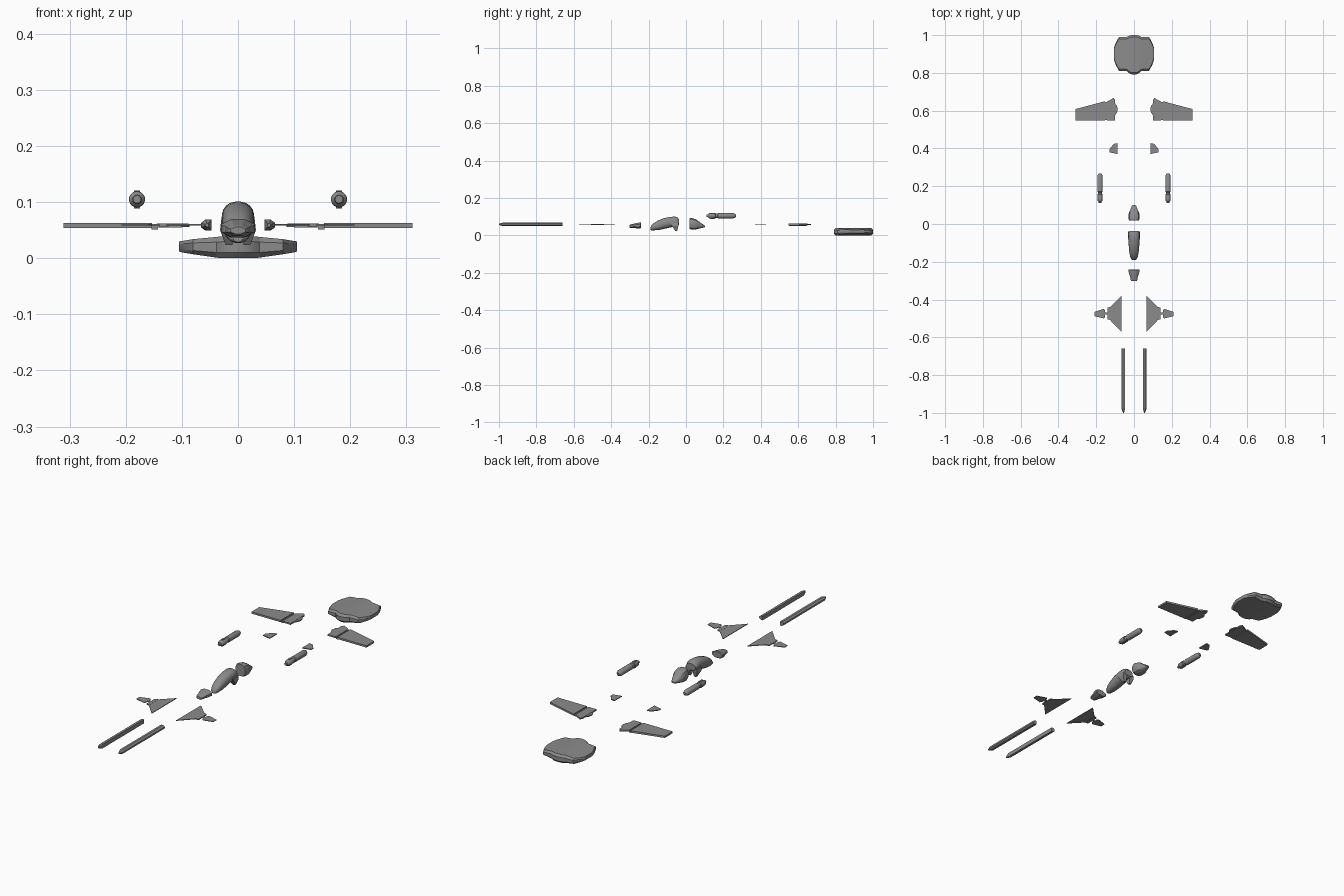
import bpy, bmesh
from math import cos, sin, pi, copysign

grey = bpy.data.materials.new("dark_grey")
grey.diffuse_color = (.26, .26, .26, 1)


def add_rings(bm, rings):
    # Skin a list of equal-length rings and cap both ends
    vs = [[bm.verts.new(p) for p in r] for r in rings]
    n = len(vs[0])
    for a, b in zip(vs, vs[1:]):
        for i in range(n):
            j = (i + 1) % n
            bm.faces.new((a[i], a[j], b[j], b[i]))
    bm.faces.new(vs[0])
    bm.faces.new(vs[-1])


def finish(name, bm, smooth=None):
    bmesh.ops.recalc_face_normals(bm, faces=bm.faces)
    me = bpy.data.meshes.new(name)
    bm.to_mesh(me)
    bm.free()
    me.materials.append(grey)
    ob = bpy.data.objects.new(name, me)
    bpy.context.collection.objects.link(ob)
    if smooth:
        bpy.ops.object.select_all(action='DESELECT')
        ob.select_set(True)
        bpy.context.view_layer.objects.active = ob
        bpy.ops.object.shade_smooth_by_angle(angle=smooth)
    return ob


def oval(y, w, z0, z1, n, e=1.0, x=0.0):
    # Superellipse section across y
    out = []
    for i in range(n):
        a = 2 * pi * (i + 0.5) / n
        c, s = cos(a), sin(a)
        c, s = copysign(abs(c) ** e, c), copysign(abs(s) ** e, s)
        out.append((x + w * c, y, (z0 + z1) / 2 + (z1 - z0) / 2 * s))
    return out


def plates(name, outlines):
    # Flat panels, (points, z0, z1), built on both sides
    for side, tag in ((1, "right"), (-1, "left")):
        bm = bmesh.new()
        for pts, z0, z1 in outlines:
            add_rings(bm, [[(side * x, y, z) for x, y in pts] for z in (z0, z1)])
        finish(f"{name}_{tag}", bm)


# Rear shell: chamfered section lofted along x, rounded centre bulge
half = [(.105, .868, .937, .012, .030), (.098, .845, .957, .010, .031),
        (.080, .811, .989, .007, .034), (.038, .809, .990, .001, .038),
        (.030, .801, .995, 0, .039), (.018, .794, .999, 0, .040), (.006, .791, 1.0, 0, .040)]
rings = []
for x, y0, y1, z0, z1 in half + [(-a, *r) for a, *r in reversed(half)]:
    c, d = .010, (z1 - z0) * .25
    rings.append([(x, y0 + c, z0), (x, y1 - c, z0), (x, y1, z0 + d), (x, y1, z1 - d),
                  (x, y1 - c, z1), (x, y0 + c, z1), (x, y0, z1 - d), (x, y0, z0 + d)])
bm = bmesh.new()
add_rings(bm, rings)
finish("rear_shell", bm, .5)

# Main wings: outer panel, hinge rib, inner panel, round root knuckle
knuckle = [(.115 + .029 * cos(a * pi / 6), .607 + .036 * sin(a * pi / 6)) for a in range(3, 10)]
plates("main_wing", [
    ([(.153, .548), (.311, .548), (.311, .608), (.300, .611), (.153, .650)], .054, .063),
    ([(.143, .551), (.154, .551), (.154, .645), (.143, .645)], .051, .058),
    ([(.100, .549), (.144, .549), (.144, .648), (.108, .667), (.100, .655)], .055, .062),
    (knuckle, .056, .061)])

# Small rear fins
plates("rear_fin", [([(.088, .370), (.130, .380), (.130, .396), (.108, .424), (.088, .428)],
                     .058, .062)])

# Pods with a neck, rear collar and small top and bottom lugs
for side, tag in ((1, "right"), (-1, "left")):
    bm = bmesh.new()
    prof = [(.267, .006), (.263, .011), (.252, .0145), (.172, .0145), (.168, .0115),
            (.158, .0115), (.156, .0145), (.125, .0145), (.121, .012), (.117, .008), (.110, .007)]
    add_rings(bm, [oval(y, r, .105 - r, .105 + r, 16, x=side * .18) for y, r in prof])
    for z in (.091, .119):
        add_rings(bm, [[(side * .18 + dx, y, z + dz) for dx, dz in
                        ((-.005, -.002), (.005, -.002), (.005, .002), (-.005, .002))]
                       for y in (.132, .152)])
    finish(f"pod_{tag}", bm, .6)

# Tail cone
bm = bmesh.new()
add_rings(bm, [oval(y, w, a, b, 12, .75) for y, w, a, b in
               ((.018, .027, .034, .092), (.030, .030, .030, .094), (.055, .029, .032, .086),
                (.062, .026, .034, .080), (.095, .012, .042, .056), (.101, .008, .045, .052))])
finish("tail_cone", bm, .5)

# Cockpit body, belly skirt
bm = bmesh.new()
add_rings(bm, [oval(y, w, a, b, 20, .9) for y, w, a, b in
               ((-.191, .008, .029, .040), (-.186, .015, .027, .052), (-.172, .021, .027, .066),
                (-.150, .025, .028, .080), (-.120, .028, .034, .092), (-.085, .029, .042, .099),
                (-.060, .029, .046, .101), (-.045, .028, .050, .096), (-.038, .024, .056, .088))])
finish("cockpit_body", bm, .5)
bm = bmesh.new()
for s in (1, -1):
    add_rings(bm, [[(s * xa, ya, z), (s * xb, ya, z), (s * xb, yb, z), (s * xa, yb, z)]
                   for z, xa, xb, ya, yb in ((.068, .008, .030, -.085, -.039),
                                             (.050, .008, .032, -.075, -.041),
                                             (.024, .010, .022, -.057, -.047))])
finish("belly_skirt", bm)

# Nose piece with raised collar
bm = bmesh.new()
add_rings(bm, [oval(y, w, a, b, 8) for y, w, a, b in
               ((-.303, .014, .043, .056), (-.298, .018, .040, .059), (-.270, .025, .038, .066),
                (-.266, .028, .036, .067), (-.243, .033, .036, .071), (-.240, .029, .039, .068))])
finish("nose_piece", bm)

# Front wings: delta panel, step block and tip fin on a short link
plates("front_wing", [
    ([(.066, -.572), (.127, -.508), (.127, -.440), (.066, -.380)], .058, .061),
    ([(.124, -.508), (.141, -.505), (.141, -.443), (.124, -.438)], .0565, .0615),
    ([(.139, -.480), (.154, -.480), (.154, -.468), (.139, -.468)], .058, .061),
    ([(.153, -.492), (.160, -.500), (.208, -.488), (.208, -.465), (.160, -.449), (.153, -.457)],
     .058, .061)])

# Long front rails with pointed tips
section = [(.047, .049), (.058, .049), (.066, .055), (.066, .063), (.058, .069), (.047, .069)]
for side, tag in ((1, "right"), (-1, "left")):
    bm = bmesh.new()
    add_rings(bm, [[(side * (.055 + (x - .055) * k), y, .059 + (z - .059) * k) for x, z in section]
                   for y, k in ((-1.0, .3), (-.978, 1), (-.66, 1))])
    finish(f"front_rail_{tag}", bm)
